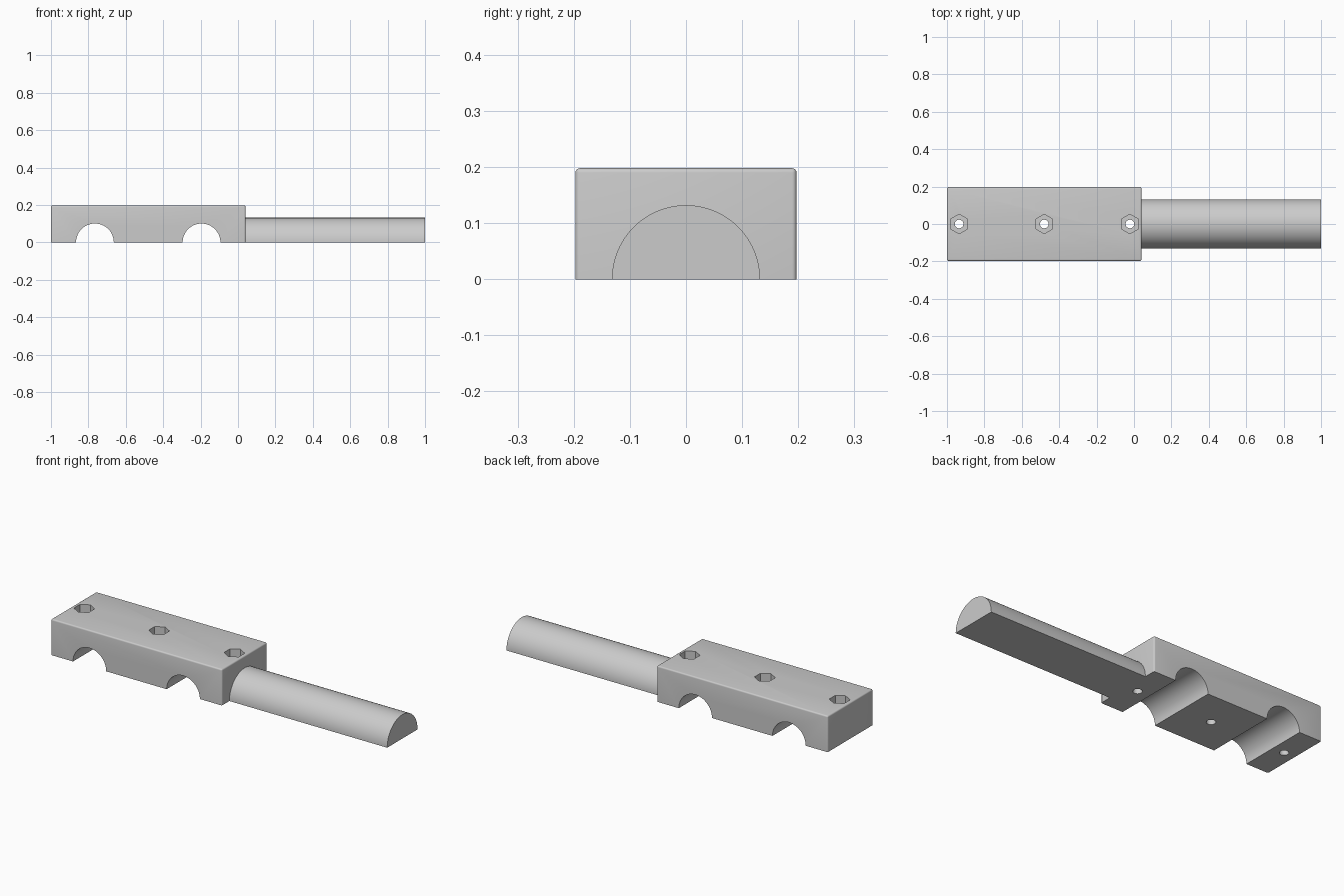
import bpy, bmesh, math
from mathutils import Matrix

default = bpy.data.objects.get("Cube")
if default:
    bpy.data.objects.remove(default, do_unlink=True)

grey = bpy.data.materials.new("plain grey")
grey.use_nodes = True
grey.diffuse_color = (0.6, 0.6, 0.6, 1)
grey.node_tree.nodes["Principled BSDF"].inputs["Base Color"].default_value = (0.6, 0.6, 0.6, 1)

X0, X1, HALF_W, H = -1.0, 0.04, 0.197, 0.198
ROD_R, GROOVE_R, HOLE_R, HEX_R = 0.132, 0.101, 0.023, 0.052
HEX_DEPTH = 0.055


def add_object(name, bm):
    mesh = bpy.data.meshes.new(name)
    bm.to_mesh(mesh)
    bm.free()
    mesh.materials.append(grey)
    obj = bpy.data.objects.new(name, mesh)
    bpy.context.collection.objects.link(obj)
    return obj


def cylinder(name, radius, length, centre, sides=64, rotation=None):
    bm = bmesh.new()
    bmesh.ops.create_cone(bm, cap_ends=True, segments=sides, radius1=radius,
                          radius2=radius, depth=length)
    bm.transform(Matrix.Translation(centre) @ (rotation or Matrix.Identity(4)))
    return add_object(name, bm)


def cut(target, cutter):
    cutter.hide_render = True
    mod = target.modifiers.new("cut", "BOOLEAN")
    mod.operation, mod.solver, mod.object = "DIFFERENCE", "EXACT", cutter
    bpy.context.view_layer.objects.active = target
    bpy.ops.object.modifier_apply(modifier=mod.name)
    bpy.data.objects.remove(cutter, do_unlink=True)


def smooth(obj):
    bpy.ops.object.select_all(action="DESELECT")
    obj.select_set(True)
    bpy.context.view_layer.objects.active = obj
    bpy.ops.object.shade_smooth_by_angle(angle=math.radians(30))


# Clamp block, rounded everywhere except along its flat underside
bm = bmesh.new()
bmesh.ops.create_cube(bm, size=1)
bm.transform(Matrix.Translation(((X0 + X1) / 2, 0, H / 2))
             @ Matrix.Diagonal((X1 - X0, 2 * HALF_W, H, 1)))
edges = [e for e in bm.edges if max(v.co.z for v in e.verts) > H / 2]
bmesh.ops.bevel(bm, geom=edges, offset=0.008, segments=4, profile=0.5, affect="EDGES")
block = add_object("clamp_block", bm)

# Half-round grooves across the underside
for x in (-0.765, -0.195):
    cut(block, cylinder("groove_cutter", GROOVE_R, 1, (x, 0, 0),
                        rotation=Matrix.Rotation(math.pi / 2, 4, "X")))

# Bolt holes with hexagonal nut pockets in the top
for x in (-0.935, -0.48, -0.022):
    cut(block, cylinder("bolt_cutter", HOLE_R, 1, (x, 0, 0), 32))
    cut(block, cylinder("nut_cutter", HEX_R, 2 * HEX_DEPTH, (x, 0, H), 6))
smooth(block)

# Half-round handle
bm = bmesh.new()
steps = 48
arc = [bm.verts.new((X1, ROD_R * math.cos(math.pi * i / steps),
                     ROD_R * math.sin(math.pi * i / steps))) for i in range(steps + 1)]
end = bm.faces.new(arc)
extruded = bmesh.ops.extrude_face_region(bm, geom=[end], use_keep_orig=True)
bmesh.ops.translate(bm, vec=(1 - X1, 0, 0),
                    verts=[g for g in extruded["geom"] if isinstance(g, bmesh.types.BMVert)])
bmesh.ops.recalc_face_normals(bm, faces=bm.faces)
smooth(add_object("handle", bm))
